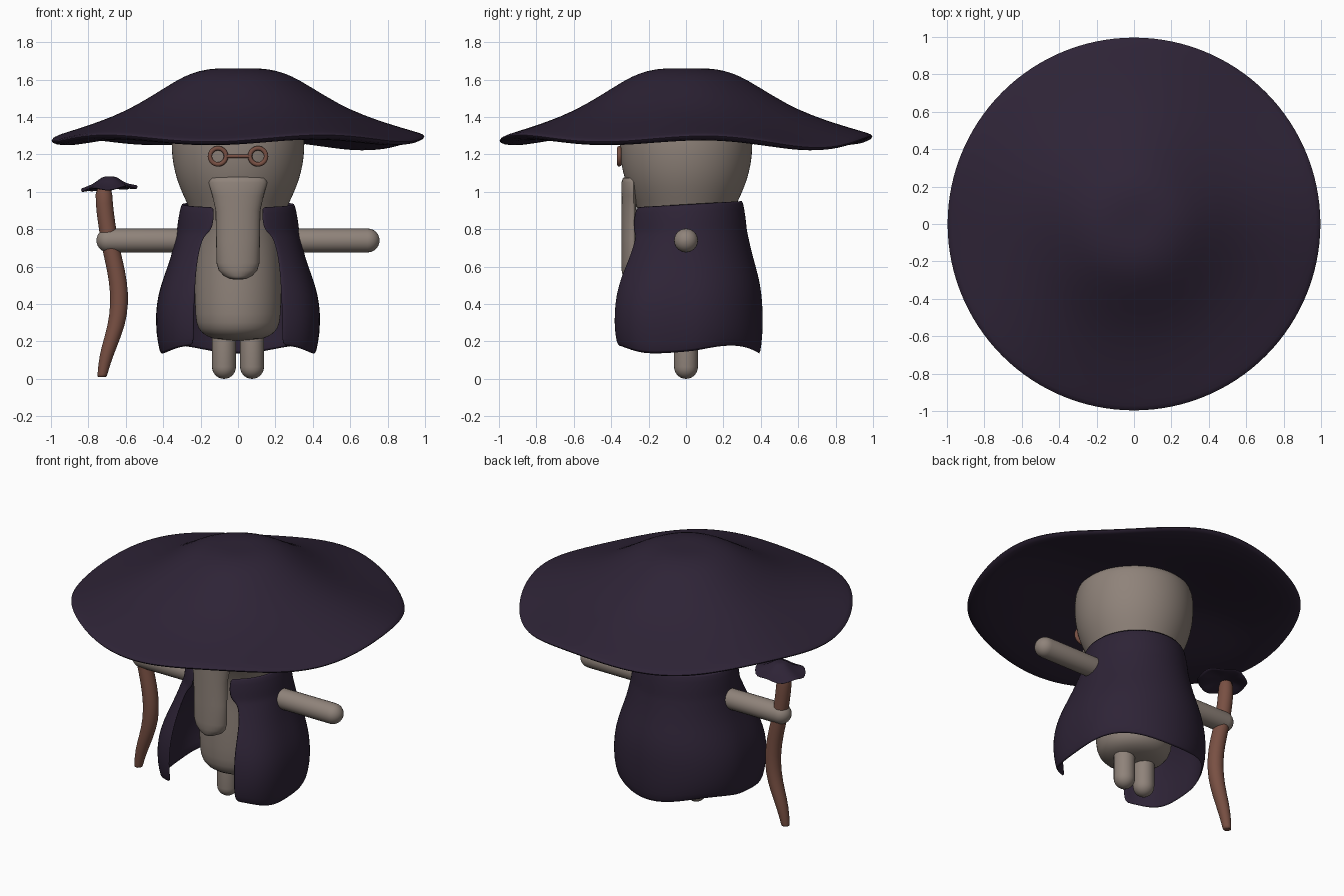
import bpy, bmesh
from math import sin, cos, pi, radians, asin, atan2, copysign
from mathutils import Vector

if "Cube" in bpy.data.objects:
    bpy.data.objects.remove(bpy.data.objects["Cube"])


def material(name, rgb):
    m = bpy.data.materials.new(name)
    m.diffuse_color = (*rgb, 1)
    m.use_nodes = True
    m.node_tree.nodes["Principled BSDF"].inputs["Base Color"].default_value = m.diffuse_color
    return m


PURPLE = material("dark purple", (0.027, 0.017, 0.037))
STONE = material("warm stone", (0.275, 0.226, 0.194))
BROWN = material("wood brown", (0.190, 0.080, 0.056))


def loft(name, rings, mat, closed=True, caps=True, subsurf=0, thickness=0):
    """Skin a list of equally long point rings."""
    bm = bmesh.new()
    rows = [[bm.verts.new(p) for p in ring] for ring in rings]
    n = len(rows[0])
    for a, b in zip(rows, rows[1:]):
        for i in range(n if closed else n - 1):
            j = (i + 1) % n
            bm.faces.new((a[i], a[j], b[j], b[i]))
    if caps:
        bm.faces.new(rows[0])
        bm.faces.new(rows[-1])
    bmesh.ops.recalc_face_normals(bm, faces=bm.faces[:])
    me = bpy.data.meshes.new(name)
    bm.to_mesh(me)
    bm.free()
    ob = bpy.data.objects.new(name, me)
    bpy.context.collection.objects.link(ob)
    me.materials.append(mat)
    if thickness:
        s = ob.modifiers.new("thickness", 'SOLIDIFY')
        s.thickness, s.offset = thickness, 0
    if subsurf:
        ob.modifiers.new("smooth", 'SUBSURF').levels = subsurf
        ob.modifiers["smooth"].render_levels = subsurf
    smooth(ob)
    return ob


def smooth(ob):
    bpy.ops.object.select_all(action='DESELECT')
    ob.select_set(True)
    bpy.context.view_layer.objects.active = ob
    bpy.ops.object.shade_smooth_by_angle(angle=radians(50))


def lathe(profile, n=48, wave=lambda r, a: 0.0):
    return [[(r * cos(a), r * sin(a), z + wave(r, a))
             for a in (2 * pi * i / n for i in range(n))] for r, z in profile]


def capsule(name, start, end, r, mat):
    start, end = Vector(start), Vector(end)
    axis = (end - start).normalized()
    q = Vector((0, 0, 1)).rotation_difference(axis)
    length = (end - start).length
    angles = [radians(d) for d in (2, 15, 30, 45, 60, 75, 90)]
    prof = [(r * sin(t), r - r * cos(t)) for t in angles]
    prof += [(pr, length - pz) for pr, pz in reversed(prof)]
    rings = [[start + q @ Vector(p) for p in ring] for ring in lathe(prof, 24)]
    return loft(name, rings, mat)


# mushroom hat: wavy cap with a shallow underside, five lobes and one deeper droop
HAT = [(0.01, 1.66), (0.08, 1.66), (0.16, 1.658), (0.25, 1.635), (0.33, 1.597), (0.47, 1.508),
       (0.60, 1.435), (0.75, 1.375), (0.90, 1.326), (0.985, 1.300), (1.005, 1.287),
       (0.985, 1.268), (0.90, 1.260), (0.75, 1.283), (0.60, 1.315), (0.45, 1.35),
       (0.30, 1.38), (0.15, 1.395), (0.01, 1.40)]


def hat_wave(r, a):
    d = a - radians(45)
    droop = max(0, cos(d)) ** 8
    return r ** 2.5 * (-0.019 * cos(5 * d) - 0.032 * droop)


loft("mushroom_hat", lathe(HAT, 60, hat_wave), PURPLE, subsurf=1)

# head and torso in one turned shape
BODY = [(0.01, 0.205), (0.10, 0.207), (0.17, 0.225), (0.215, 0.265), (0.23, 0.33), (0.232, 0.5),
        (0.228, 0.65), (0.225, 0.78), (0.245, 0.88), (0.278, 0.95), (0.315, 1.03), (0.340, 1.11),
        (0.353, 1.19), (0.357, 1.26), (0.352, 1.34), (0.335, 1.39), (0.2, 1.43), (0.01, 1.44)]
loft("body", lathe(BODY), STONE, subsurf=1)

# cloak: z, x radius, y radius, front squareness, half opening
CLOAK = [(0.937, 0.298, 0.295, 2.0, 0.125), (0.85, 0.315, 0.31, 2.0, 0.13),
         (0.80, 0.320, 0.315, 2.0, 0.14), (0.775, 0.325, 0.32, 2.0, 0.165),
         (0.75, 0.330, 0.325, 2.1, 0.19), (0.65, 0.352, 0.348, 2.5, 0.215),
         (0.55, 0.390, 0.378, 2.8, 0.225), (0.45, 0.422, 0.396, 3.1, 0.23),
         (0.35, 0.435, 0.401, 3.3, 0.235), (0.25, 0.432, 0.401, 3.3, 0.235),
         (0.153, 0.413, 0.388, 3.3, 0.235)]
rings = []
for z, a, b, p, w in CLOAK:
    gap = asin((w / a) ** (p / 2))
    ring = []
    for i in range(49):
        t = -pi / 2 + gap + (2 * pi - 2 * gap) * i / 48
        c, s = cos(t), sin(t)
        e = 2 / p if s < 0 else 1
        side = atan2(s, abs(c))
        hem = max(0, 1 - (z - 0.153) / 0.15)
        collar = max(0, (z - 0.8) / 0.137)
        ring.append((a * copysign(abs(c) ** e, c), 0.004 + b * copysign(abs(s) ** e, s),
                     z + 0.0175 * s * collar - 0.022 * hem * cos(3.43 * (side + 0.26))))
    rings.append(ring)
loft("cloak", rings, PURPLE, closed=False, caps=False, subsurf=1, thickness=0.012)

# long beard plate, curved in front: z, half width, depth
BEARD = [(1.08, 0.115, 0.045), (1.073, 0.145, 0.058), (1.05, 0.157, 0.065), (0.98, 0.137, 0.066),
         (0.90, 0.12, 0.066), (0.75, 0.117, 0.066), (0.62, 0.115, 0.066), (0.58, 0.103, 0.064),
         (0.55, 0.076, 0.058), (0.535, 0.045, 0.05), (0.53, 0.01, 0.03)]
rings = [[(w * cos(t), -0.28 + (d if sin(t) < 0 else 0.015) * sin(t), z)
          for t in (2 * pi * i / 32 for i in range(32))] for z, w, d in BEARD]
loft("beard", rings, STONE)

# arms and legs
for side, label in ((-1, "right"), (1, "left")):
    capsule(label + "_arm", (side * 0.15, 0, 0.74), (side * 0.757, 0, 0.74), 0.064, STONE)
    capsule(label + "_leg", (side * 0.075, 0, 0), (side * 0.075, 0, 0.3), 0.064, STONE)
    # round spectacle frames
    bpy.ops.mesh.primitive_torus_add(major_radius=0.043, minor_radius=0.012, major_segments=32,
                                     minor_segments=10, location=(side * 0.107, -0.357, 1.19),
                                     rotation=(pi / 2, 0, 0))
    frame = bpy.context.object
    frame.name = label + "_spectacle_frame"
    frame.data.materials.append(BROWN)
    smooth(frame)
capsule("spectacle_bridge", (-0.07, -0.359, 1.19), (0.07, -0.359, 1.19), 0.009, BROWN)

# crooked staff: x, z, radius
STAFF = [(-0.727, 0.01, 0.025), (-0.726, 0.015, 0.026), (-0.715, 0.08, 0.033),
         (-0.69, 0.17, 0.042), (-0.65, 0.28, 0.047), (-0.632, 0.40, 0.049), (-0.64, 0.52, 0.049),
         (-0.663, 0.63, 0.049), (-0.685, 0.72, 0.048), (-0.702, 0.83, 0.047),
         (-0.717, 0.94, 0.047), (-0.717, 1.04, 0.046)]
rings = [[(x + r * cos(t), r * sin(t), z) for t in (2 * pi * i / 16 for i in range(16))]
         for x, z, r in STAFF]
loft("staff", rings, BROWN, subsurf=1)


# small wavy mushroom cap on the staff
def cap_wave(r, a):
    return r ** 2 * (0.05 * sin(5 * a) + 0.05 * cos(a))


rings = [[(-0.688 + 0.15 * x, 0.15 * y, 1.012 + 0.17 * (z - 1.25)) for x, y, z in ring]
         for ring in lathe(HAT, 30, cap_wave)]
loft("staff_cap", rings, PURPLE)
